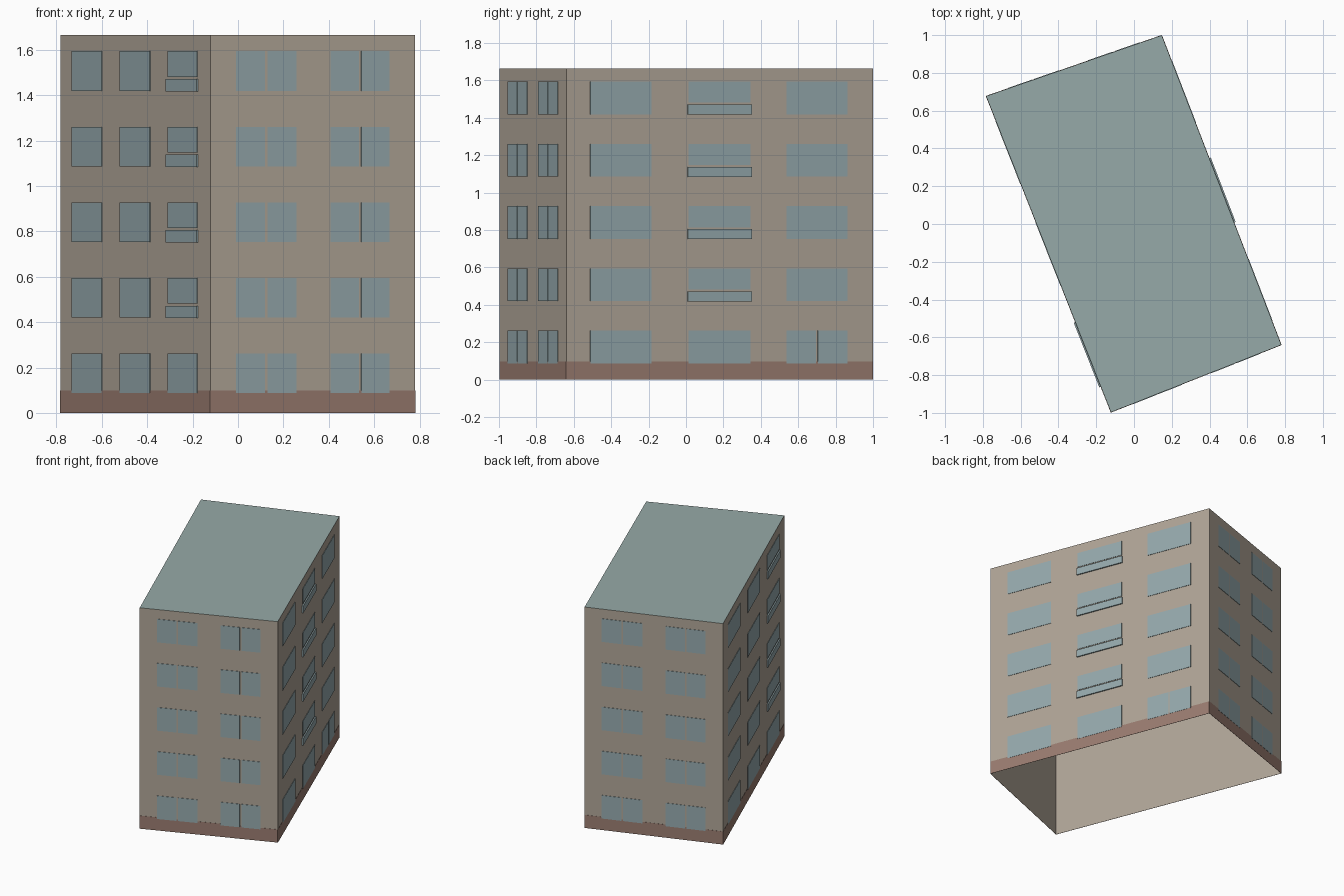
import bpy
import bmesh
from mathutils import Vector

cube = bpy.data.objects.get("Cube")
if cube:
    bpy.data.objects.remove(cube, do_unlink=True)


def srgb(r, g, b):
    return tuple((c / 255 / 12.92) if c < 11 else ((c / 255 + 0.055) / 1.055) ** 2.4
                 for c in (r, g, b)) + (1.0,)


def material(name, rgb):
    mat = bpy.data.materials.new(name)
    mat.use_nodes = True
    color = srgb(*rgb)
    mat.diffuse_color = color
    mat.node_tree.nodes["Principled BSDF"].inputs["Base Color"].default_value = color
    return mat


BEIGE = material("beige plaster", (176, 165, 151))
GLASS = material("blue grey glass", (149, 169, 173))
RED = material("red brown plinth", (154, 124, 112))
ROOF = material("grey green roof", (150, 170, 168))

HEIGHT = 1.665
FLOORS = 5
PITCH = HEIGHT / FLOORS
SILL, HEAD = 0.087, 0.262

# Plan corners, counter-clockwise from the front
CORNERS = [Vector(c) for c in ((-0.122, -0.997, 0), (0.78, -0.64, 0),
                               (0.147, 0.999, 0), (-0.783, 0.677, 0))]
WALLS = {name: (CORNERS[i], CORNERS[(i + 1) % 4])
         for i, name in enumerate(("front", "right", "back", "left"))}


def finish(bm, name, *mats):
    mesh = bpy.data.meshes.new(name)
    bm.to_mesh(mesh)
    bm.free()
    for mat in mats:
        mesh.materials.append(mat)
    obj = bpy.data.objects.new(name, mesh)
    bpy.context.collection.objects.link(obj)
    return obj


def add_plate(bm, wall, t0, t1, z0, z1, depth):
    """Plate standing proud of a wall; t runs 0..1 along the wall, back left open."""
    p, q = WALLS[wall]
    d = q - p
    out = Vector((d.y, -d.x, 0)).normalized() * depth
    outline = [p + d * t + Vector((0, 0, z))
               for t, z in ((t0, z0), (t1, z0), (t1, z1), (t0, z1))]
    back = [bm.verts.new(v) for v in outline]
    front = [bm.verts.new(v + out) for v in outline]
    bm.faces.new(front)
    for i in range(4):
        j = (i + 1) % 4
        bm.faces.new((back[i], back[j], front[j], front[i]))


# Building shell, open underneath, with a flat roof
bm = bmesh.new()
low = [bm.verts.new(c) for c in CORNERS]
top = [bm.verts.new(c + Vector((0, 0, HEIGHT))) for c in CORNERS]
for i in range(4):
    j = (i + 1) % 4
    bm.faces.new((low[i], low[j], top[j], top[i]))
bm.faces.new(top).material_index = 1
finish(bm, "building_shell", BEIGE, ROOF)

# Plinth band round the base
bm = bmesh.new()
for wall in WALLS:
    add_plate(bm, wall, 0, 1, 0, 0.098, 0.0015)
finish(bm, "plinth_band", RED)

# Windows and balcony fronts
SHORT = ((0.125, 0.42), (0.587, 0.875))
LONG = ((0.078, 0.277), (0.398, 0.6), (0.718, 0.916))
BALCONY = {"right": 1, "left": 2}

for wall in WALLS:
    windows = bmesh.new()
    balconies = bmesh.new()
    is_long = wall in BALCONY
    for floor in range(FLOORS):
        base = floor * PITCH
        for col, (t0, t1) in enumerate(LONG if is_long else SHORT):
            z0 = base + SILL
            if is_long and floor and col == BALCONY[wall]:
                add_plate(balconies, wall, t0 - 0.003, t1 + 0.003,
                          z0 - 0.002, z0 + 0.052, 0.009)
                z0 += 0.062
            split = not is_long or (wall == "right" and floor == 0 and col == 2)
            mid = (t0 + t1) / 2
            gap = 0.006 if not is_long else 0.003
            panes = ((t0, mid - gap), (mid + gap, t1)) if split else ((t0, t1),)
            for a, b in panes:
                add_plate(windows, wall, a, b, z0, base + HEAD, 0.003)
    finish(windows, wall + "_windows", GLASS)
    if is_long:
        finish(balconies, wall + "_balcony_fronts", GLASS)
    else:
        balconies.free()
